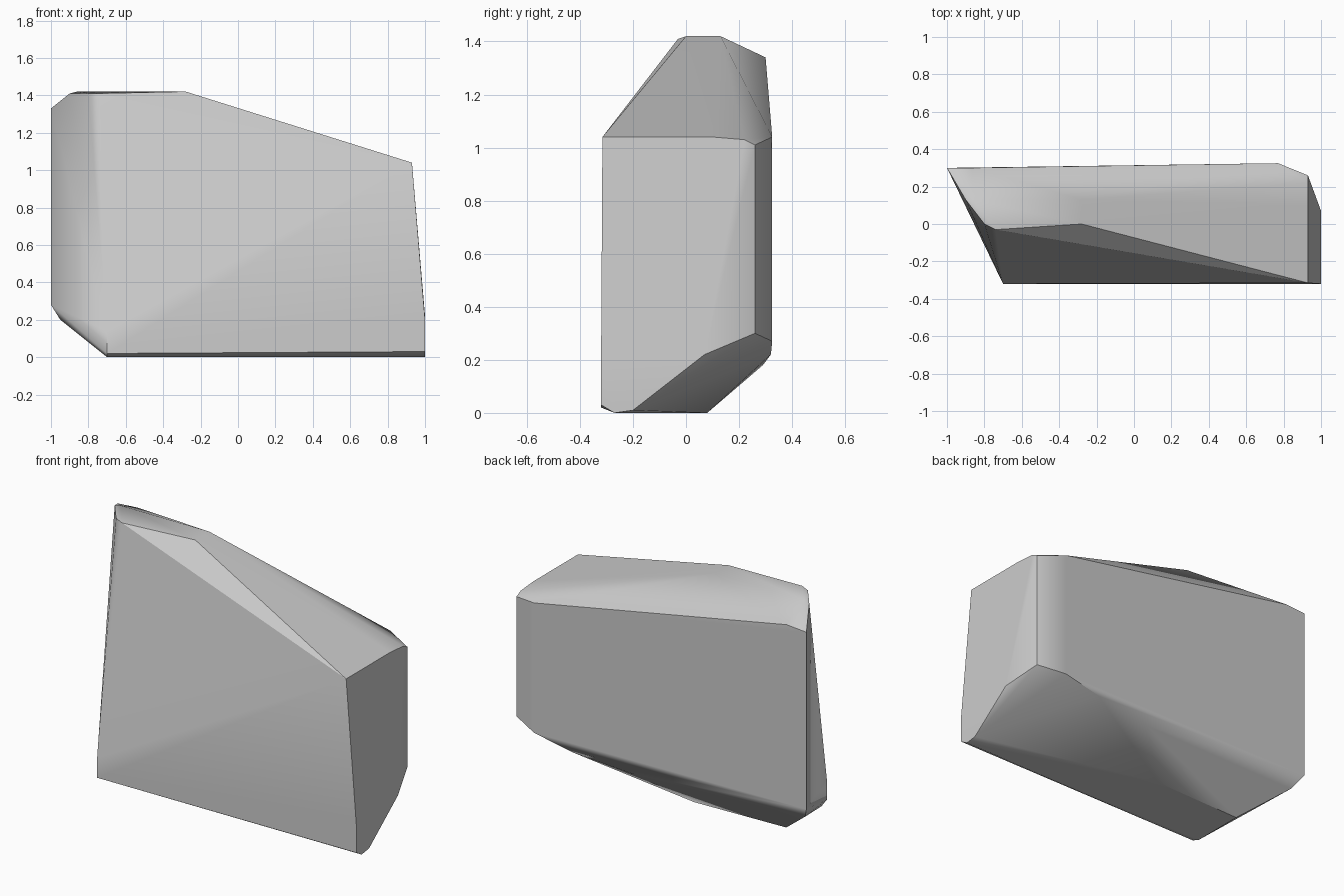
import bpy
import bmesh
import math

default_cube = bpy.data.objects.get("Cube")
if default_cube:
    bpy.data.objects.remove(default_cube, do_unlink=True)


def flat_material(name, colour):
    material = bpy.data.materials.new(name)
    material.use_nodes = True
    material.diffuse_color = colour
    material.node_tree.nodes["Principled BSDF"].inputs["Base Color"].default_value = colour
    return material


def hull_object(name, corner_groups, material):
    """Wrap a faceted solid around the corners that define each side."""
    bm = bmesh.new()
    for corners in corner_groups:
        for corner in corners:
            bm.verts.new(corner)
    result = bmesh.ops.convex_hull(bm, input=bm.verts[:])
    unused = {v for v in result["geom_interior"] + result["geom_unused"]
              if isinstance(v, bmesh.types.BMVert)}
    bmesh.ops.delete(bm, geom=list(unused), context="VERTS")
    # Merge the triangles of each flat facet
    bmesh.ops.dissolve_limit(bm, angle_limit=math.radians(1),
                             verts=bm.verts[:], edges=bm.edges[:])
    bmesh.ops.recalc_face_normals(bm, faces=bm.faces[:])
    mesh = bpy.data.meshes.new(name)
    bm.to_mesh(mesh)
    bm.free()
    mesh.materials.append(material)
    obj = bpy.data.objects.new(name, mesh)
    bpy.context.collection.objects.link(obj)
    return obj


# Flat crown of the stone
crown = [(-0.9, 0.13, 1.41), (-0.8, 0, 1.41), (-0.74, -0.03, 1.41),
         (-0.86, 0.13, 1.42), (-0.28, 0, 1.42), (-0.28, 0.13, 1.42)]

# Upright front face, whose lower edge is slightly rounded
front = [(-0.7, -0.32, 0.14), (-0.7, -0.32, 0.02), (-0.7, -0.27, 0),
         (1, -0.32, 0.03), (1, -0.27, 0), (1, -0.32, 0.2)]

# Leaning broad end on the model's left, with its chamfered back corner
broad_end = [(0.93, -0.315, 1.04), (0.93, 0.1, 1.04), (0.93, 0.22, 1.03),
             (0.93, 0.26, 1.01), (0.93, 0.26, 0.3), (1, 0.07, 0.22),
             (1, -0.2, 0.01)]

# Back face and the undercut below it
back = [(0.77, 0.325, 1.04), (0.77, 0.325, 0.27), (0.53, 0.32, 0.22),
        (0.15, 0.29, 0.18), (-0.11, 0.08, 0), (-0.7, 0.06, 0)]

# Narrow slanted end on the model's right
narrow_end = [(-1, 0.3, 1.33), (-1, 0.3, 0.28), (-0.95, 0.24, 0.2),
              (-0.87, 0.3, 1.34)]

grey = flat_material("stone grey", (0.6, 0.6, 0.6, 1))
stone = hull_object("stone_block", [crown, front, broad_end, back, narrow_end], grey)

# Soft creases between shallow facets, sharp edges elsewhere
bpy.ops.object.select_all(action="DESELECT")
stone.select_set(True)
bpy.context.view_layer.objects.active = stone
bpy.ops.object.shade_smooth_by_angle(angle=math.radians(30))
weighted = stone.modifiers.new("broad_face_shading", "WEIGHTED_NORMAL")
weighted.keep_sharp = True
weighted.weight = 90
